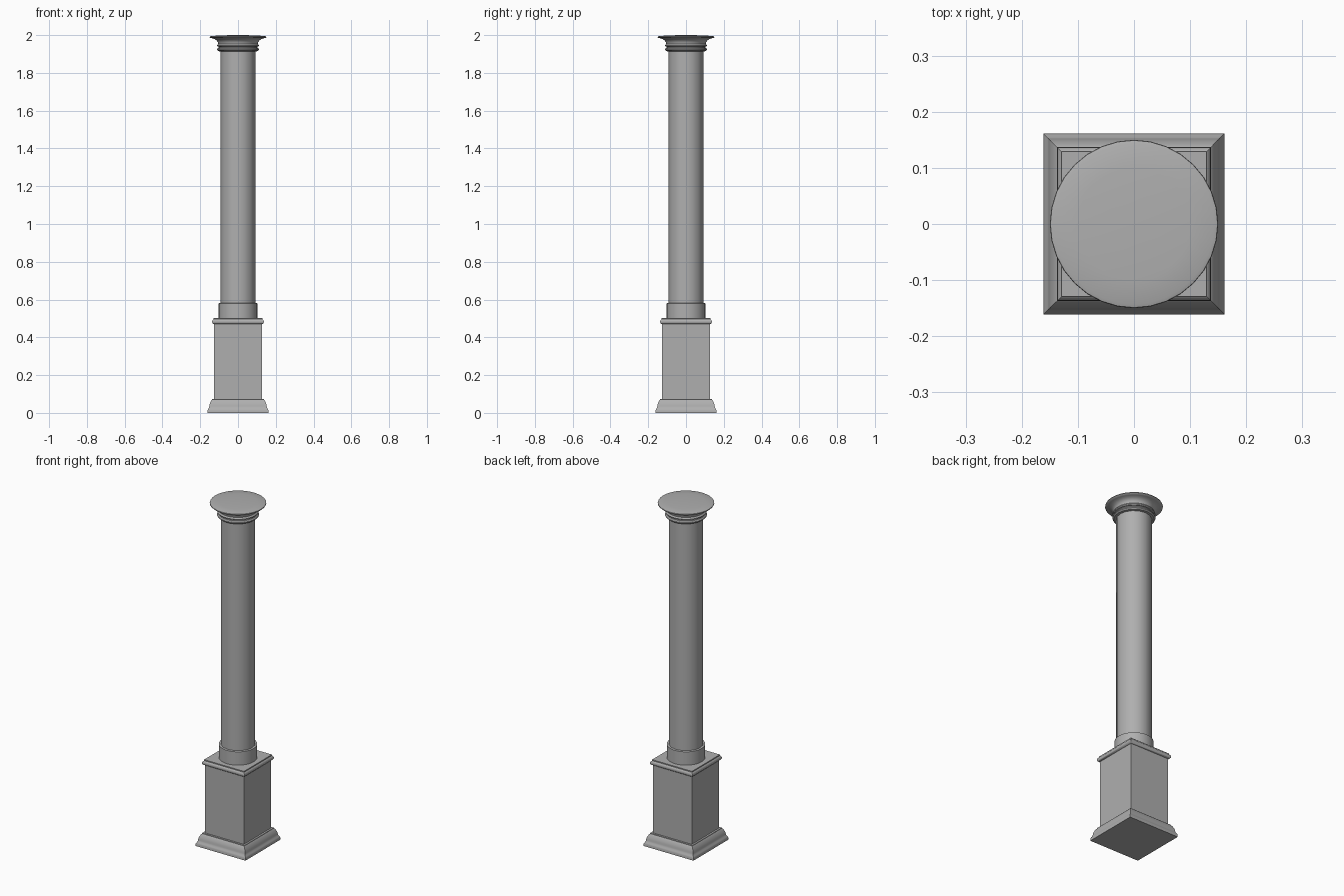
import bpy, bmesh, math

# Mid-grey stone
stone = bpy.data.materials.new("stone")
stone.diffuse_color = (0.43, 0.43, 0.43, 1)


def lathe(name, profile, sides, square=False, smooth=35):
    """Revolve a (half width, z) profile; square=True gives a four-sided moulding."""
    k = math.sqrt(2) if square else 1.0
    start = math.pi / 4 if square else 0.0
    bm = bmesh.new()
    rings = []
    for r, z in profile:
        rings.append([bm.verts.new((k * r * math.cos(start + 2 * math.pi * i / sides),
                                    k * r * math.sin(start + 2 * math.pi * i / sides), z))
                      for i in range(sides)])
    for a, b in zip(rings, rings[1:]):
        for i in range(sides):
            j = (i + 1) % sides
            bm.faces.new((a[i], a[j], b[j], b[i]))
    bm.faces.new(rings[0][::-1])
    bm.faces.new(rings[-1])
    mesh = bpy.data.meshes.new(name)
    bm.to_mesh(mesh)
    bm.free()
    mesh.materials.append(stone)
    ob = bpy.data.objects.new(name, mesh)
    bpy.context.collection.objects.link(ob)
    bpy.ops.object.select_all(action='DESELECT')
    ob.select_set(True)
    bpy.context.view_layer.objects.active = ob
    bpy.ops.object.shade_smooth_by_angle(angle=math.radians(smooth))
    return ob


# Square pedestal: ogee plinth, plain block and rounded cap moulding
lathe("pedestal", [
    (0.161, 0.0), (0.161, 0.014), (0.158, 0.020), (0.154, 0.026), (0.152, 0.034),
    (0.151, 0.042), (0.148, 0.052), (0.144, 0.060), (0.141, 0.066), (0.137, 0.070),
    (0.137, 0.073), (0.126, 0.073), (0.126, 0.470), (0.132, 0.472), (0.136, 0.477),
    (0.137, 0.483), (0.136, 0.489), (0.132, 0.494), (0.129, 0.496), (0.129, 0.502)],
    4, square=True)

# Round collar at the foot of the shaft
lathe("collar", [(0.102, 0.50), (0.102, 0.580), (0.092, 0.582)], 32)

# Plain shaft
lathe("shaft", [(0.0925, 0.58), (0.0925, 1.922)], 16)

# Capital: two beads, a flaring cove and a slightly domed top
lathe("capital", [
    (0.092, 1.914), (0.105, 1.915), (0.111, 1.921), (0.111, 1.926), (0.106, 1.932),
    (0.102, 1.933), (0.102, 1.938), (0.108, 1.940), (0.111, 1.945), (0.108, 1.951),
    (0.105, 1.953), (0.107, 1.963), (0.113, 1.972), (0.123, 1.979), (0.136, 1.983),
    (0.146, 1.985), (0.150, 1.989), (0.149, 1.993), (0.143, 1.995),
    (0.100, 1.998), (0.050, 1.9995), (0.010, 2.0)], 32)
